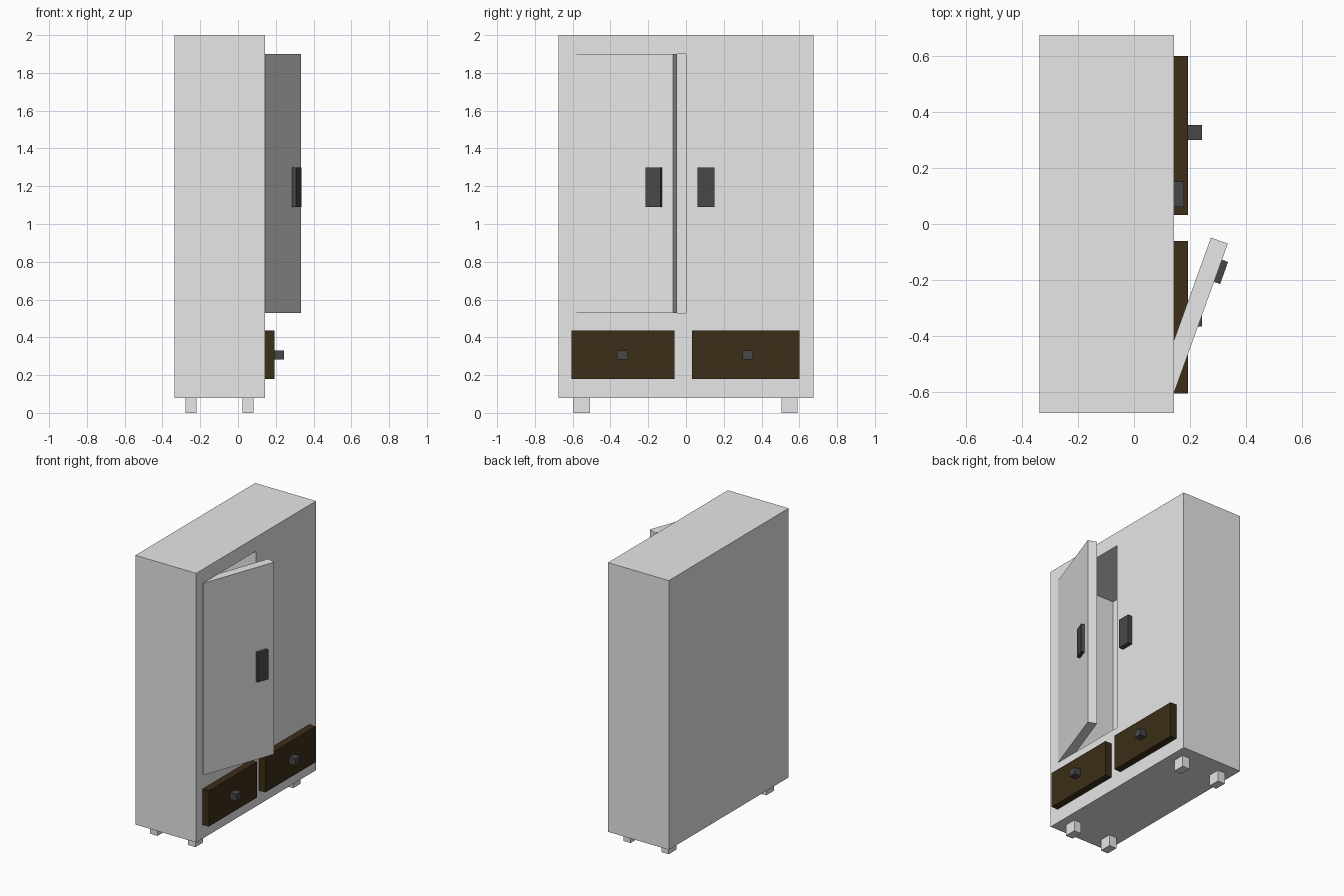
import bpy, math
from mathutils import Vector

if "Cube" in bpy.data.objects:
    bpy.data.objects.remove(bpy.data.objects["Cube"], do_unlink=True)


def material(name, color):
    m = bpy.data.materials.new(name)
    m.use_nodes = True
    m.diffuse_color = (*color, 1)
    m.node_tree.nodes["Principled BSDF"].inputs["Base Color"].default_value = (*color, 1)
    return m


GREY = material("light grey", (0.8, 0.8, 0.8))
BROWN = material("dark brown", (0.045, 0.026, 0.009))
CHARCOAL = material("charcoal", (0.064, 0.064, 0.064))


def box(name, xs, ys, zs, mat):
    """Box spanning the given ranges; its origin stays at the world origin."""
    bpy.ops.mesh.primitive_cube_add(size=1)
    ob = bpy.context.object
    ob.name = ob.data.name = name
    low, high = (Vector(p) for p in zip(xs, ys, zs))
    for v in ob.data.vertices:
        v.co = (low + high) / 2 + v.co * (high - low)
    ob.data.materials.append(mat)
    return ob


FRONT = 0.143

# Cabinet with one open compartment cut into its front
cabinet = box("cabinet", (-0.337, FRONT), (-0.675, 0.675), (0.08, 2), GREY)
cutter = box("compartment_cutter", (-0.31, FRONT + 0.1), (-0.582, 0), (0.53, 1.9), GREY)
cutter.hide_render = True
cut = cabinet.modifiers.new("compartment", 'BOOLEAN')
cut.operation = 'DIFFERENCE'
cut.solver = 'EXACT'
cut.object = cutter
bpy.context.view_layer.objects.active = cabinet
bpy.ops.object.modifier_apply(modifier=cut.name)
bpy.data.objects.remove(cutter, do_unlink=True)

# Feet
for depth, x in (("back", -0.248), ("front", 0.052)):
    for side, y in (("right", -0.552), ("left", 0.548)):
        box(f"{depth}_{side}_foot", (x - 0.029, x + 0.029), (y - 0.043, y + 0.043), (0, 0.08), GREY)

# Drawers with square knobs
for side, y0, y1, knob in (("right", -0.605, -0.06, -0.338), ("left", 0.033, 0.6, 0.327)):
    box(f"{side}_drawer", (FRONT, 0.193), (y0, y1), (0.18, 0.435), BROWN)
    box(f"{side}_drawer_knob", (0.193, 0.243), (knob - 0.027, knob + 0.027), (0.283, 0.331), CHARCOAL)

# Closed door handle
box("closed_door_handle", (FRONT, 0.178), (0.06, 0.152), (1.09, 1.3), CHARCOAL)

# Open door and its handle, modelled at the hinge and swung outward
door = box("open_door", (-0.064, 0), (0, 0.56), (0.53, 1.9), GREY)
handle = box("open_door_handle", (0, 0.023), (0.415, 0.499), (1.09, 1.3), CHARCOAL)
for ob in (door, handle):
    ob.location = (FRONT + 0.002, -0.597, 0)
    ob.rotation_euler.z = math.radians(-19.8)
